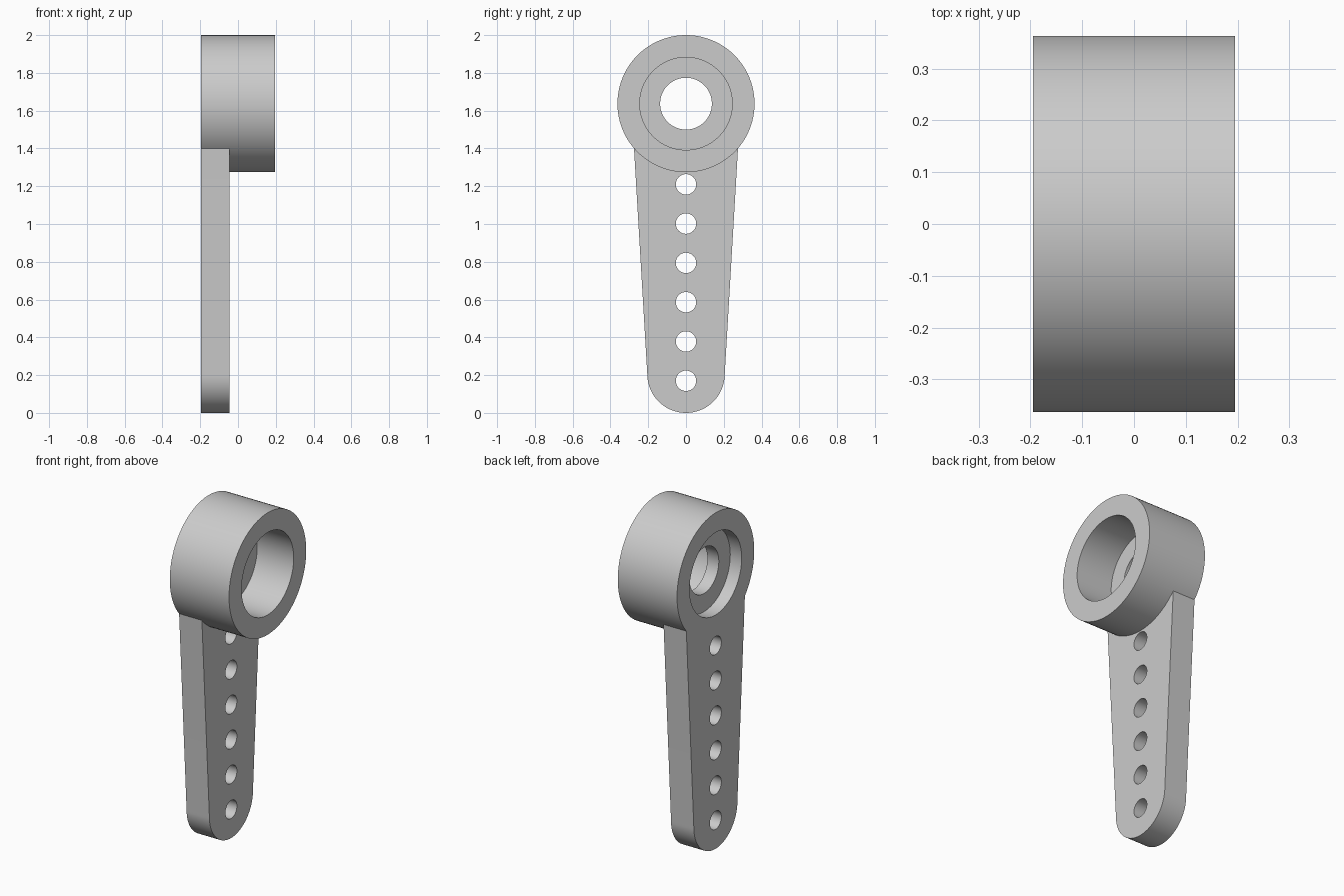
import bpy
import bmesh
from math import sin, cos, pi, radians

if "Cube" in bpy.data.objects:
    bpy.data.objects.remove(bpy.data.objects["Cube"], do_unlink=True)

BACK, FRONT, END = -0.195, -0.045, 0.195   # arm back, arm front, collar end
HUB_Z, HUB_R, BORE_R, SHAFT_R = 1.637, 0.363, 0.245, 0.137
TIP_R, HOLE_R = 0.205, 0.054

grey = bpy.data.materials.new("plain grey")
grey.use_nodes = True
colour = (0.6, 0.6, 0.6, 1)
grey.diffuse_color = colour
grey.node_tree.nodes["Principled BSDF"].inputs["Base Color"].default_value = colour


def arc(radius, z, start, end, count):
    """Points (y, z) along an arc, angles in degrees."""
    angles = [radians(start + (end - start) * i / count) for i in range(count + 1)]
    return [(radius * cos(a), z + radius * sin(a)) for a in angles]


def prism(name, outline, x0, x1):
    """Extrude a side outline along x."""
    bm = bmesh.new()
    face = bm.faces.new([bm.verts.new((x0, y, z)) for y, z in outline])
    moved = bmesh.ops.extrude_face_region(bm, geom=[face])["geom"]
    verts = [v for v in moved if isinstance(v, bmesh.types.BMVert)]
    bmesh.ops.translate(bm, verts=verts, vec=(x1 - x0, 0, 0))
    bmesh.ops.recalc_face_normals(bm, faces=bm.faces)
    mesh = bpy.data.meshes.new(name)
    bm.to_mesh(mesh)
    bm.free()
    obj = bpy.data.objects.new(name, mesh)
    bpy.context.collection.objects.link(obj)
    mesh.materials.append(grey)
    return obj


def disc(name, radius, z, x0, x1, count=96):
    return prism(name, arc(radius, z, 0, 360, count)[:-1], x0, x1)


def combine(target, tool, operation):
    """Apply a boolean and discard its tool."""
    mod = target.modifiers.new(operation, "BOOLEAN")
    mod.operation = operation
    mod.solver = "EXACT"
    mod.object = tool
    bpy.context.view_layer.objects.active = target
    bpy.ops.object.modifier_apply(modifier=mod.name)
    bpy.data.objects.remove(tool, do_unlink=True)


# Tapered arm with rounded tip, joined to the collar
outline = arc(TIP_R, TIP_R, 180, 360, 48) + [(0.28, 1.48), (-0.28, 1.48)]
lever = prism("lever_arm", outline, BACK, FRONT)
combine(lever, disc("collar", HUB_R, HUB_Z, BACK, END), "UNION")

# Deep socket, shallow back recess and shaft hole
middle = (BACK + FRONT) / 2
combine(lever, disc("socket", BORE_R, HUB_Z, FRONT, END + 0.1), "DIFFERENCE")
combine(lever, disc("recess", BORE_R, HUB_Z, BACK - 0.1, middle), "DIFFERENCE")
combine(lever, disc("shaft_hole", SHAFT_R, HUB_Z, BACK - 0.1, END + 0.1), "DIFFERENCE")

# Row of linkage holes
for i in range(6):
    hole = disc("linkage_hole", HOLE_R, 0.17 + 0.208 * i, BACK - 0.1, FRONT + 0.05, 40)
    combine(lever, hole, "DIFFERENCE")

bpy.ops.object.select_all(action="DESELECT")
lever.select_set(True)
bpy.context.view_layer.objects.active = lever
bpy.ops.object.shade_smooth_by_angle(angle=pi / 6)
